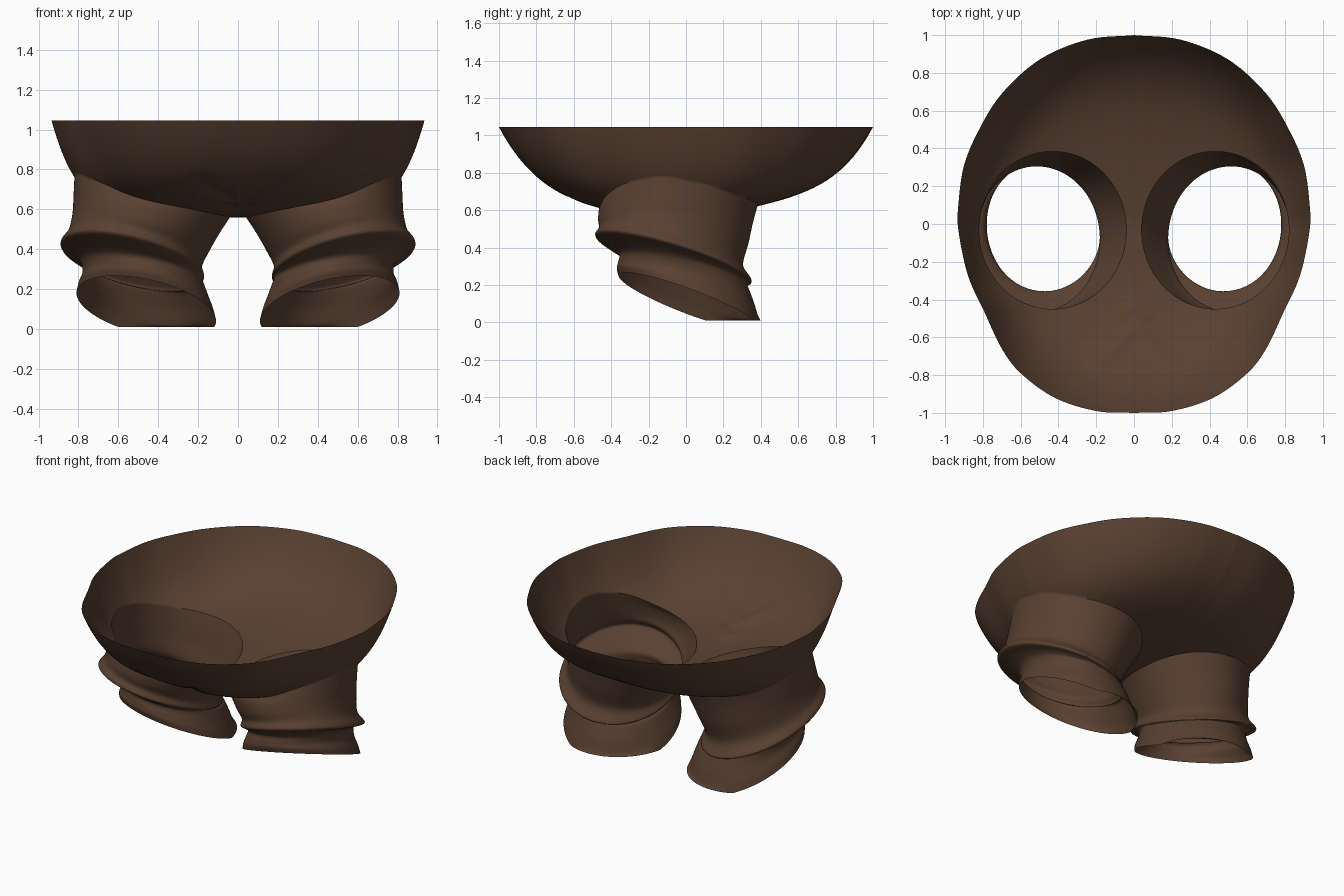
import bpy
import bmesh
import math
from mathutils import Vector

cube = bpy.data.objects.get("Cube")
if cube:
    bpy.data.objects.remove(cube, do_unlink=True)

SEGMENTS = 144      # vertices round each leg
RIM_SEGMENTS = 88   # part of the loop that follows the waist; the rest is the crotch seam
BOWL_ROWS = 26
LEG_ROWS = 6
CROTCH, RIM = .56, 1.045


def catmull(p0, p1, p2, p3, t):
    return 0.5 * (2 * p1 + (p2 - p0) * t + (2 * p0 - 5 * p1 + 4 * p2 - p3) * t * t
                  + (3 * p1 - p0 - 3 * p2 + p3) * t ** 3)


def resample(points, count):
    """Smooth curve through the points, cut in equal lengths."""
    pts = [Vector(p) for p in points]
    pts = [2 * pts[0] - pts[1]] + pts + [2 * pts[-1] - pts[-2]]
    dense = [catmull(*pts[i:i + 4], k / 20) for i in range(len(pts) - 3) for k in range(20)]
    dense.append(pts[-2])
    dist = [0.0]
    for a, b in zip(dense, dense[1:]):
        dist.append(dist[-1] + (b - a).length)
    out, k = [], 0
    for i in range(count + 1):
        d = dist[-1] * i / count
        while k < len(dense) - 2 and dist[k + 1] < d:
            k += 1
        f = (d - dist[k]) / max(dist[k + 1] - dist[k], 1e-9)
        out.append(dense[k].lerp(dense[k + 1], f))
    return out


# Waist outline (x, y), front to back
waist = resample([(0, -1), (.2, -.99), (.42, -.92), (.6, -.79), (.7, -.66), (.79, -.47),
                  (.88, -.27), (.93, -.03), (.93, .1), (.9, .31), (.82, .5), (.7, .69),
                  (.5, .87), (.25, .975), (0, 1)], RIM_SEGMENTS)
waist_polar = [(math.atan2(p.y, p.x), p.length) for p in waist]

# Leg rings: inner x, outer x, front y, back y, height, tilt up outwards, tilt up forwards
rings = [
    (.04, .82, -.45, .385, .63, .10, .03),
    (.09, .825, -.465, .36, .575, .09, .03),
    (.14, .83, -.47, .335, .49, .09, .06),
    (.18, .85, -.465, .305, .405, .085, .10),
    (.17, .89, -.485, .35, .345, .08, .12),
    (.18, .83, -.43, .335, .315, .07, .105),
    (.17, .79, -.36, .33, .28, .06, .085),
    (.145, .78, -.365, .36, .215, .065, .10),
    (.125, .80, -.37, .385, .16, .065, .125),
    (.11, .81, -.36, .40, .11, .07, .14),
]


def waist_radius(angle):
    for (a0, r0), (a1, r1) in zip(waist_polar, waist_polar[1:]):
        if angle <= a1:
            return r0 + (r1 - r0) * (angle - a0) / (a1 - a0)
    return waist_polar[-1][1]


def near_line(p, a, b, width):
    """Soft falloff round a line seen from above."""
    a, b, q = Vector(a), Vector(b), Vector((p.x, p.y))
    t = min(max((q - a).dot(b - a) / (b - a).length_squared, 0), 1)
    return math.exp(-((q - a.lerp(b, t)).length / width) ** 2)


def drape(p):
    """Lay a point on the bowl: steep sides, gentler front and back, small cloth creases."""
    angle = math.atan2(p.y, max(p.x, 0))
    r = math.hypot(p.x, p.y) / waist_radius(angle)
    front = .55 * r ** 2.2 + .45 * r ** 6
    back = .45 * r ** 1.3 + .55 * r ** 6
    side = .15 * r ** 2 + .85 * r ** 8
    w = math.sin(angle) ** 2
    rise = side * (1 - w) + (back if p.y > 0 else front) * w
    z = CROTCH + (RIM - CROTCH) * rise
    z += .015 * near_line(p, (0, -.55), (.19, -.74), .04)
    z += .012 * near_line(p, (0, -.43), (.06, -.48), .035)
    return Vector((p.x, p.y, z))


def leg_ring(ring):
    x0, x1, y0, y1, z, tilt_x, tilt_y = ring
    loop = []
    for j in range(SEGMENTS):
        a = math.radians(-115 + 360 * j / SEGMENTS)
        c, s = math.cos(a), math.sin(a)
        loop.append(Vector(((x0 + x1) / 2 + c * (x1 - x0) / 2,
                            (y0 + y1) / 2 + s * (y1 - y0) / 2,
                            max(z + tilt_x * c - tilt_y * s, .01))))
    return loop


# Top loop: half the waist plus the crotch seam, back to front
seam_segments = SEGMENTS - RIM_SEGMENTS
top = [Vector((p.x, p.y, 0)) for p in waist]
top += [Vector((0, 1 - 2 * k / seam_segments, 0)) for k in range(1, seam_segments)]

# Bowl rows from the top loop to the leg opening
loops = [leg_ring(r) for r in rings]
loops[0] = [drape(p) for p in loops[0]]
rows = [[drape(a.lerp(b, i / BOWL_ROWS)) for a, b in zip(top, loops[0])]
        for i in range(BOWL_ROWS)]

# Leg rows, smoothly through the rings
loops = [loops[0]] + loops + [loops[-1]]
for i in range(len(loops) - 3):
    for k in range(LEG_ROWS):
        rows.append([catmull(*q, k / LEG_ROWS) for q in zip(*loops[i:i + 4])])
rows.append(loops[-1])

bm = bmesh.new()
grid = [[bm.verts.new(p) for p in row] for row in rows]
for upper, lower in zip(grid, grid[1:]):
    for j in range(SEGMENTS):
        n = (j + 1) % SEGMENTS
        bm.faces.new((upper[j], lower[j], lower[n], upper[n]))
mesh = bpy.data.meshes.new("shorts")
bm.to_mesh(mesh)
bm.free()

shorts = bpy.data.objects.new("shorts", mesh)
bpy.context.collection.objects.link(shorts)

cloth = bpy.data.materials.new("dark_brown_cloth")
cloth.use_nodes = True
colour = (.1, .052, .031, 1)
cloth.diffuse_color = colour
cloth.node_tree.nodes["Principled BSDF"].inputs["Base Color"].default_value = colour
mesh.materials.append(cloth)

# Other half
mirror = shorts.modifiers.new("mirror", 'MIRROR')
mirror.use_axis[0] = True
mirror.use_mirror_merge = True
mirror.merge_threshold = .0005

bpy.ops.object.select_all(action='DESELECT')
shorts.select_set(True)
bpy.context.view_layer.objects.active = shorts
bpy.ops.object.shade_smooth_by_angle(angle=math.radians(50))
